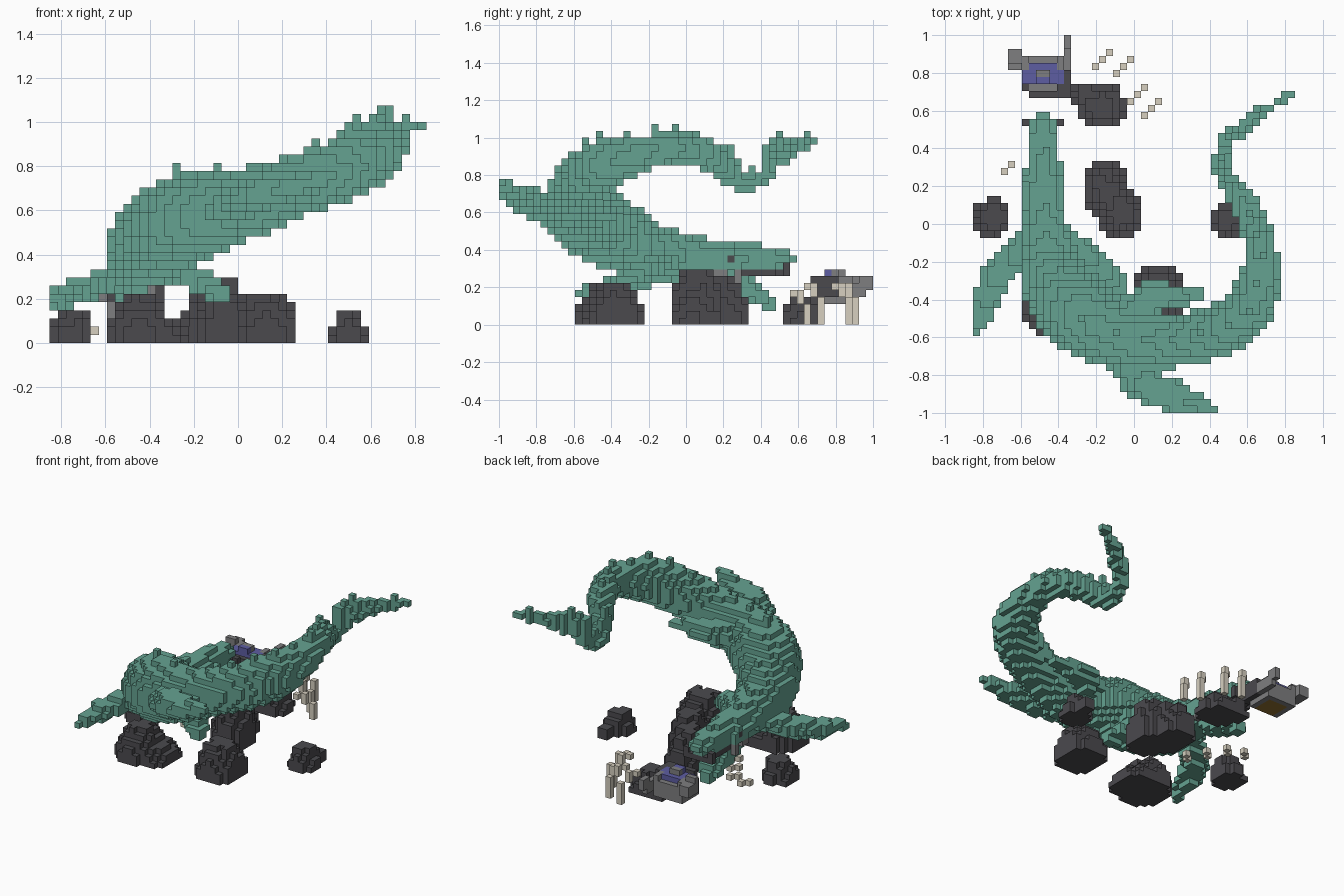
import bpy, bmesh, math, random
from mathutils import Vector

cube = bpy.data.objects.get("Cube")
if cube:
    bpy.data.objects.remove(cube)

random.seed(4)
V = 2 / 54            # edge of one block
parts = {}            # name -> (material, set of blocks)
taken = set()         # blocks used by any part


def material(name, rgb):
    m = bpy.data.materials.new(name)
    m.use_nodes = True
    m.diffuse_color = (*rgb, 1)
    m.node_tree.nodes["Principled BSDF"].inputs["Base Color"].default_value = (*rgb, 1)
    return m


TEAL = material("teal_skin", (.13, .365, .285))
DARK = material("dark_rock", (.07, .068, .076))
GREY = material("grey_metal", (.21, .21, .215))
CREAM = material("cream_bone", (.68, .63, .53))
BLUE = material("blue_glow", (.11, .11, .36))
BROWN = material("brown_base", (.28, .16, .03))


def add(name, mat, blocks):
    """Claim free blocks for a part."""
    free = {b for b in blocks if b not in taken and b[2] >= 0}
    taken.update(free)
    parts.setdefault(name, (mat, set()))[1].update(free)


def cell(*p):
    return tuple(math.floor(c / V) for c in p)


def span(lo, hi):
    return range(round(lo / V), max(round(hi / V), round(lo / V) + 1))


def box(x0, x1, y0, y1, z0, z1):
    return {(i, j, k) for i in span(x0, x1) for j in span(y0, y1) for k in span(z0, z1)}


def blob(c, r, rz):
    """Blocks whose centres lie in an ellipsoid."""
    out = {cell(*c)}
    lo, hi = cell(c[0] - r, c[1] - r, c[2] - rz), cell(c[0] + r, c[1] + r, c[2] + rz)
    for i in range(lo[0], hi[0] + 1):
        for j in range(lo[1], hi[1] + 1):
            for k in range(lo[2], hi[2] + 1):
                d = (Vector((i, j, k)) + Vector((.5, .5, .5))) * V - Vector(c)
                if (d.x ** 2 + d.y ** 2) / r ** 2 + (d.z / rz) ** 2 <= 1:
                    out.add((i, j, k))
    return out


def samples(path, n=8):
    """Smooth path through (x, y, z, radius) points."""
    pts = [Vector(p) for p in path]
    pts = [2 * pts[0] - pts[1]] + pts + [2 * pts[-1] - pts[-2]]
    for a, b, c, d in zip(pts, pts[1:], pts[2:], pts[3:]):
        for s in range(n + 1):
            t = s / n
            yield .5 * (2 * b + (c - a) * t + (2 * a - 5 * b + 4 * c - d) * t ** 2
                        + (3 * b - a - 3 * c + d) * t ** 3)


def tube(path, flat=1.0):
    out = set()
    for s in samples(path):
        r = max(s[3], .02)
        out |= blob(s[:3], r, max(r * flat, .02))
    return out


def rock(name, cx, cy, rx, ry, h):
    """Rough heap of blocks with a low rim, narrowing to a peak."""
    out = set()
    for i, j, _ in box(cx - rx, cx + rx, cy - ry, cy + ry, 0, V):
        x, y = (i + .5) * V - cx, (j + .5) * V - cy
        d = (x / rx) ** 2 + (y / ry) ** 2
        if d < 1.15:
            top = h * (.45 + .75 * (1 - d)) * random.uniform(.85, 1.1)
            out |= {(i, j, k) for k in range(max(1, round(min(top, h) / V)))}
    add(name, DARK, out)


HX = -.48             # head centre line

# Mouth lining, eyes and cheek plates
add("mouth_lining", DARK, box(HX - .07, HX + .07, .3, .49, .26, .3))
add("mouth_lining", DARK, box(HX - .04, HX + .04, .49, .56, .26, .3))
add("mouth_lining", DARK, tube([(HX, .27, .25, .05), (HX, .38, .18, .03)], .4))
for side in (-1, 1):
    add("lips", DARK, {cell(HX + side * .0926, .53, z) for z in (.28, .32)})
    add("lips", DARK, {cell(HX + side * .0556, .53, .28)})
    add("eyes", DARK, {cell(HX + side * .0926, .24, .36)})
    add("brows", TEAL, {cell(HX + side * .0926, .24, .39)})
    for y, z in ((.17, .28), (.21, .28), (.28, .28), (.28, .24)):
        add("cheeks", GREY, {cell(HX + side * .0926, y, z)})

# Long body, from snout round to tail tip
spine = [(HX, .52, .35, .06), (HX, .42, .35, .075), (HX, .25, .34, .1),
         (-.47, .05, .36, .11), (-.46, -.15, .38, .15), (-.41, -.32, .445, .18),
         (-.27, -.49, .55, .205), (-.05, -.6, .605, .17), (.2, -.62, .68, .14),
         (.42, -.57, .765, .14), (.6, -.45, .85, .135), (.67, -.25, .91, .1),
         (.65, -.05, .95, .08), (.59, .1, .91, .075), (.52, .2, .84, .065),
         (.46, .3, .76, .05), (.48, .42, .79, .035), (.55, .48, .89, .035),
         (.64, .57, .94, .035), (.82, .68, .98, .02)]
body = {b for b in tube(spine) if not (b[1] > .3 / V and b[2] < 7)}
body |= {cell(HX, .56, .34), cell(HX - V, .55, .34)}

# Single-block crest along the back
for n, s in enumerate(samples(spine)):
    if n > 48 and n % 6 == 0:
        i, j, _ = cell(*s[:3])
        column = [b[2] for b in body if b[:2] == (i, j)]
        if max(column) < 28:
            body.add((i, j, max(column) + 1))
add("body", TEAL, body)
add("tail_fin", TEAL, tube([(.48, .44, .88, .04), (.54, .5, .93, .03),
                            (.66, .59, .96, .02)], 3))
add("tail_fin", TEAL, box(.44, .48, .22, .26, .83, .95))

# Lower jaw, hanging open
add("lower_jaw", TEAL, tube([(HX, .22, .24, .085), (HX, .36, .17, .075),
                             (HX, .46, .11, .045)], .7))

# Four flippers
flippers = {
    "front_flipper_outer": [(-.52, -.08, .32, .08), (-.66, -.2, .26, .08),
                            (-.76, -.34, .22, .08), (-.82, -.57, .18, .03)],
    "front_flipper_inner": [(-.36, -.1, .34, .08), (-.2, -.22, .29, .08),
                            (-.07, -.34, .22, .05)],
    "rear_flipper_inner": [(-.02, -.48, .62, .1), (.08, -.4, .64, .09),
                           (.22, -.38, .65, .06), (.36, -.38, .66, .03)],
    "rear_flipper_outer": [(-.05, -.73, .6, .1), (.08, -.86, .67, .1),
                           (.22, -.91, .7, .08), (.34, -.95, .73, .05),
                           (.43, -.98, .75, .025)],
}
for name, path in flippers.items():
    add(name, TEAL, tube(path, .7))

# Sea-bed rocks
rock("rock_side", -.75, .03, .1, .1, .16)
rock("rock_tall", -.07, .06, .11, .14, .31)
rock("rock_tall", -.15, .18, .11, .16, .25)
rock("rock_small", .5, .03, .08, .1, .16)
rock("rock_small_tail", .52, .15, .03, .05, .08)
rock("rock_mid", .13, -.37, .14, .14, .23)
rock("rock_wide", -.45, -.42, .14, .16, .21)
rock("rock_wide", -.35, -.41, .13, .15, .12)
rock("rock_far", -.17, .62, .12, .12, .14)
rock("rock_far", -.27, .69, .06, .06, .11)

# Floating wreck: brown floor, dark core, grey hull with prongs, blue dome
add("wreck_floor", BROWN, box(-.55, -.41, .72, .84, .11, .15))
add("wreck_dome", GREY, box(-.5, -.46, .78, .81, .26, .3))
add("wreck_dome_glow", BLUE, box(-.58, -.38, .74, .81, .22, .26))
add("wreck_dome_glow", BLUE, box(-.52, -.43, .74, .81, .26, .3))
add("wreck_dome_glow", BLUE, box(-.55, -.41, .81, .85, .22, .26))
add("wreck_core", DARK, box(-.55, -.41, .66, .7, .15, .26))
add("wreck_core", DARK, box(-.41, -.33, .68, .81, .15, .25))
add("wreck_core", DARK, box(-.61, -.57, .7, .74, .18, .24))
add("wreck_hull", GREY, box(-.61, -.37, .7, .88, .11, .22))
add("wreck_hull", GREY, box(-.61, -.56, .81, .88, .22, .26))
add("wreck_hull", GREY, box(-.41, -.37, .81, .88, .22, .26))
add("wreck_prongs", GREY, box(-.65, -.61, .81, .93, .18, .27))
add("wreck_prongs", GREY, box(-.65, -.61, .81, .85, .26, .3))
add("wreck_prongs", GREY, box(-.38, -.34, .81, .96, .15, .22))
add("wreck_prongs", GREY, box(-.38, -.34, .93, 1, .18, .26))

# Rib bones: tall curved row and its broken stumps
for x, y, h in ((-.13, .9, 4), (-.02, .87, 4), (.05, .74, 4), (.13, .63, 3)):
    i, j, _ = cell(x, y, 0)
    ribs = {(i, j, k) for k in range(h)}
    ribs |= {(i - 1, j - 1, h), (i - 1, j - 1, h + 1), (i - 2, j - 2, h + 1)}
    add("tall_ribs", CREAM, ribs)
    i, j, _ = cell(x - .53, y - .59, 0)
    add("rib_stumps", CREAM, {(i, j, 1), (i - 1, j - 1, 1)})

# Turn each block set into a mesh of its outer faces
AXES = [Vector(a) * s for a in ((1, 0, 0), (0, 1, 0), (0, 0, 1)) for s in (1, -1)]
for name, (mat, blocks) in parts.items():
    bm = bmesh.new()
    cache = {}
    for b in sorted(blocks):
        mid = Vector(b) + Vector((.5, .5, .5))
        for n in AXES:
            if tuple(int(c) for c in Vector(b) + n) in taken:
                continue
            u = Vector((n.y, n.z, n.x))
            w = n.cross(u)
            ring = []
            for p, q in ((1, 1), (-1, 1), (-1, -1), (1, -1)):
                key = tuple(round(c) for c in mid + (n + u * p + w * q) / 2)
                if key not in cache:
                    cache[key] = bm.verts.new(Vector(key) * V)
                ring.append(cache[key])
            bm.faces.new(ring)
    mesh = bpy.data.meshes.new(name)
    bm.to_mesh(mesh)
    bm.free()
    mesh.materials.append(mat)
    bpy.context.collection.objects.link(bpy.data.objects.new(name, mesh))
